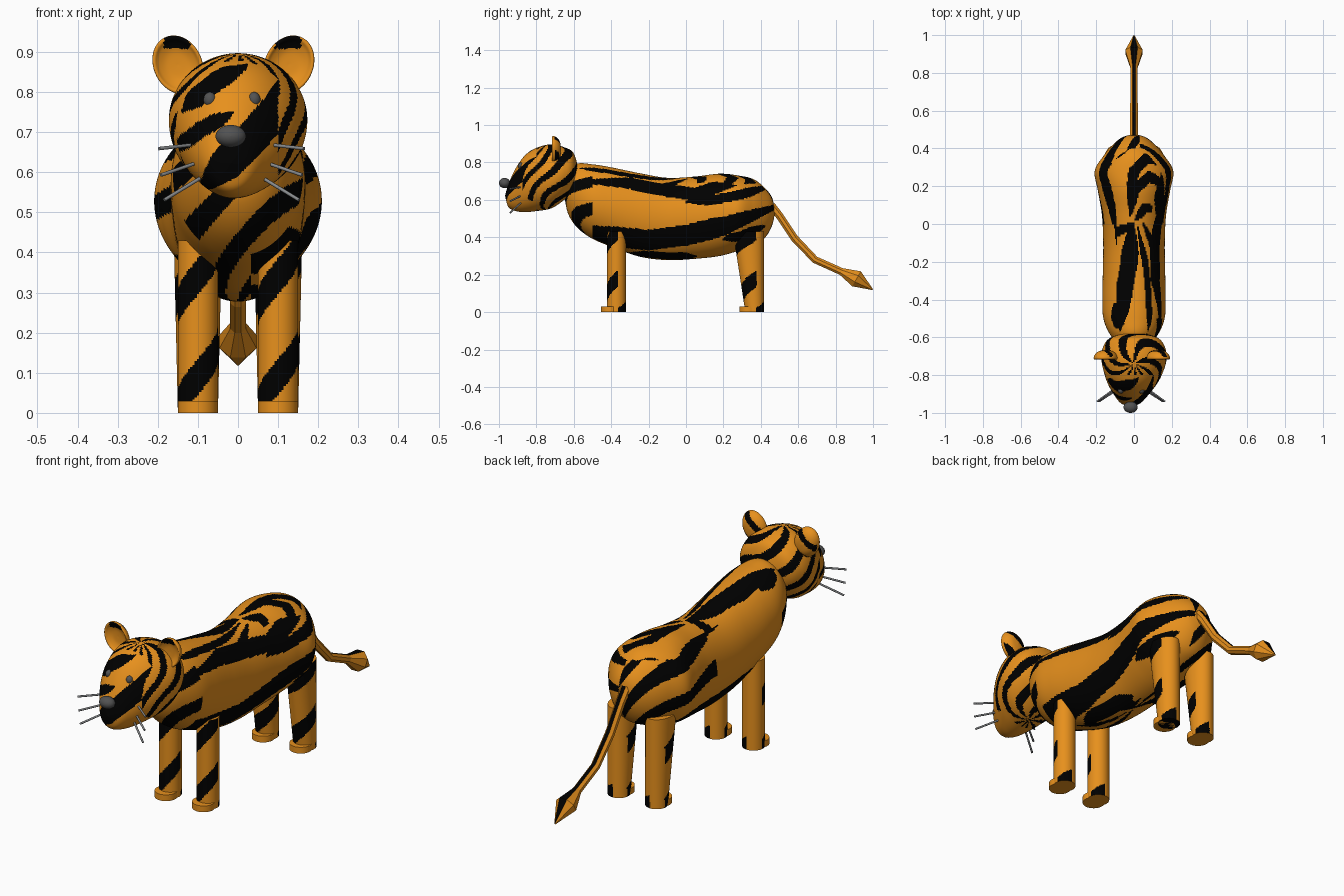
import bpy, bmesh, math
from mathutils import Vector

if "Cube" in bpy.data.objects:
    bpy.data.objects.remove(bpy.data.objects["Cube"])

TAU = 2 * math.pi


def material(name, rgb):
    m = bpy.data.materials.new(name)
    m.diffuse_color = (*rgb, 1)
    m.use_nodes = True
    m.node_tree.nodes["Principled BSDF"].inputs["Base Color"].default_value = m.diffuse_color
    return m


ORANGE = material("orange fur", (0.80, 0.28, 0.012))
BLACK = material("black stripe", (0.0, 0.0, 0.0))
DARK = material("dark grey", (0.085, 0.085, 0.085))
GREY = material("whisker grey", (0.25, 0.26, 0.27))


def loft(name, rings, seg, mats, rule=None, smooth=True):
    """Skin rings of (centre, u axis, v axis); rule(centre, normal) picks the second material."""
    bm = bmesh.new()
    loops = []
    for c, u, v in rings:
        angles = [(k + 0.5) * TAU / seg for k in range(seg)]
        loops.append([bm.verts.new(c + u * math.cos(a) + v * math.sin(a)) for a in angles])
    for r0, r1 in zip(loops, loops[1:]):
        for k in range(seg):
            j = (k + 1) % seg
            bm.faces.new((r0[k], r0[j], r1[j], r1[k]))
    bm.faces.new(loops[0])
    bm.faces.new(loops[-1])
    bmesh.ops.recalc_face_normals(bm, faces=bm.faces)
    for f in bm.faces:
        f.smooth = smooth and len(f.verts) == 4
        if rule and rule(f.calc_center_median(), f.normal):
            f.material_index = 1
    me = bpy.data.meshes.new(name)
    bm.to_mesh(me)
    bm.free()
    for m in mats:
        me.materials.append(m)
    ob = bpy.data.objects.new(name, me)
    bpy.context.collection.objects.link(ob)
    return ob


def refine(rows, n):
    """Catmull-Rom interpolation of rows, n steps per span."""
    out = []
    for i in range(len(rows) - 1):
        p = [rows[max(0, min(len(rows) - 1, i + d))] for d in (-1, 0, 1, 2)]
        for s in range(n):
            t = s / n
            out.append([0.5 * (2 * b + (c - a) * t + (2 * a - 5 * b + 4 * c - d) * t * t
                               + (3 * b - a - 3 * c + d) * t ** 3) for a, b, c, d in zip(*p)])
    return out + [list(rows[-1])]


def y_rings(rows, n):
    """Rows are (y, x centre, z centre, x radius, z radius)."""
    return [(Vector((x, y, z)), Vector((max(rx, .001), 0, 0)), Vector((0, 0, max(rz, .001))))
            for y, x, z, rx, rz in refine(rows, n)]


def tube(name, pts, radii, seg, mats, rule=None, smooth=True):
    pts = [Vector(p) for p in pts]
    rings = []
    for i, p in enumerate(pts):
        d = (pts[min(i + 1, len(pts) - 1)] - pts[max(i - 1, 0)]).normalized()
        u = d.cross(Vector((0, 0, 1))).normalized()
        rings.append((p, u * radii[i], u.cross(d) * radii[i]))
    return loft(name, rings, seg, mats, rule, smooth)


def ball(name, loc, radii, mat):
    rows = []
    for i in range(17):
        a = math.pi * i / 16
        s = max(math.sin(a), .01)
        rows.append((Vector(loc) + Vector((0, -radii[1] * math.cos(a), 0)),
                     Vector((radii[0] * s, 0, 0)), Vector((0, 0, radii[2] * s))))
    return loft(name, rows, 24, [mat])


def band(z, centre, pitch, duty):
    """True inside repeating bands centred on the given height."""
    t = (z - centre) / pitch
    return abs(t - round(t)) < duty / 2


def painted(a, b, strokes):
    """True within a stroke: (half width, points), tapering at its ends."""
    for w, pts in strokes:
        last = len(pts) - 1
        for i, ((a0, b0), (a1, b1)) in enumerate(zip(pts, pts[1:])):
            da, db = a1 - a0, b1 - b0
            t = max(0, min(1, ((a - a0) * da + (b - b0) * db) / (da * da + db * db)))
            s = (i + t) / last
            if math.hypot(a - a0 - t * da, b - b0 - t * db) < w * min(1, .25 + 4 * s * (1 - s)):
                return True
    return False


FLANK = [(.055, [(-.62, .46), (-.45, .41), (-.2, .385), (0, .41), (.2, .46), (.47, .56)]),
         (.034, [(-.55, .70), (-.3, .69), (-.1, .65), (.05, .63), (.2, .68), (.35, .72)]),
         (.026, [(0, .59), (.15, .6), (.3, .63), (.44, .67)]),
         (.02, [(-.65, .56), (-.53, .6)]),
         (.025, [(-.33, .31), (-.1, .295), (.05, .3)]),
         (.025, [(.2, .39), (.3, .41), (.42, .46)])]
BACK = [(.045, [(-.01, 0), (-.025, -.2), (-.06, -.4), (-.1, -.6)]),
        (.016, [(.02, -.02), (.06, -.2), (.08, -.4), (.08, -.6)]),
        (.022, [(.05, 0), (.12, -.15), (.145, -.35), (.15, -.55)]),
        (.025, [(-.17, -.03), (-.1, -.05), (-.01, 0)]),
        (.022, [(.01, .02), (.06, .09), (.15, .06)]),
        (.028, [(-.02, .05), (0, .18), (.08, .25), (.18, .2)]),
        (.028, [(-.03, .12), (.0, .28), (.07, .35), (.18, .32)]),
        (.026, [(-.12, .34), (-.03, .43), (.1, .42)])]
FACE = [(.024, [(-.135, .755), (-.1, .79), (-.05, .83), (.02, .865)]),
        (.02, [(-.165, .65), (-.095, .705), (-.015, .748)]),
        (.042, [(-.09, .56), (-.03, .62), (.035, .685), (.095, .755), (.13, .85)])]


# Stripes wind up around a vertical axis where they are not painted singly
def body_stripe(c, n):
    if n.z > .75:
        return painted(c.x, c.y, BACK)
    if c.x > .03 and c.y > -.5:
        return painted(c.y, c.z, FLANK)
    if c.x < -.05 and -.5 < c.y < 0 and .41 < c.z < .67:
        return False
    phi = math.atan2(3 * c.x, -c.y)
    z = .445 + .165 * 5 / TAU * (phi - math.pi / 2) + .05 * math.sin(2 * phi)
    z += .012 * math.sin(9 * c.y + 14 * c.z)
    return band(c.z, z, .165, .45)


def head_stripe(c, n):
    if c.y < -.8 and c.x < .1:
        return painted(c.x, c.z, FACE)
    phi = math.atan2(c.x, -(c.y + .74))
    z = .65 + .105 * 9 / TAU * phi + .06 * math.sin(phi)
    z += .008 * math.sin(3 * phi + 25 * c.z)
    return band(c.z, z, .105, .43)


def leg_stripe(lx, ly):
    def rule(c, n):
        phi = math.atan2(c.x - lx, ly - c.y)
        if abs(phi) > 1.75:
            return phi > 0 and c.z < .03 * (phi - 1)
        return band(c.z, .09 + .25 / TAU * phi + .02 * math.sin(phi), .25, .36)
    return rule


# Body: chest, belly and rump in one skin
body = [(-.65, 0, .62, .001, .001), (-.63, 0, .64, .085, .115), (-.58, 0, .622, .13, .172),
        (-.5, 0, .591, .162, .199), (-.4, 0, .562, .168, .212), (-.25, 0, .52, .165, .223),
        (-.1, 0, .498, .163, .22), (.05, 0, .505, .17, .22), (.18, 0, .52, .192, .22),
        (.28, 0, .529, .208, .201), (.36, 0, .535, .162, .176), (.42, 0, .53, .112, .135),
        (.46, 0, .537, .06, .075), (.476, 0, .537, .001, .001)]
loft("body", y_rings(body, 14), 176, [ORANGE, BLACK], body_stripe)

# Head with a muzzle that turns slightly aside
head = [(-.967, -.018, .622, .001, .001), (-.95, -.018, .622, .05, .06),
        (-.91, -.015, .655, .087, .115), (-.86, -.01, .687, .122, .152),
        (-.8, -.004, .709, .151, .169), (-.72, 0, .726, .172, .171),
        (-.65, 0, .741, .163, .14), (-.6, 0, .75, .12, .098), (-.57, 0, .745, .001, .001)]
loft("head", y_rings(head, 14), 136, [ORANGE, BLACK], head_stripe)

# Ears: leaning shallow cups
ear_profile = [(-.698, .03), (-.7, .45), (-.708, .75), (-.716, .9), (-.714, 1),
               (-.7, .98), (-.683, .8), (-.672, .5), (-.668, .03)]
for side, s, x in (("left", -1, -.15), ("right", 1, .127)):
    co, si = math.cos(.44), math.sin(.44)
    u, v = Vector((.06 * co, 0, -s * .06 * si)), Vector((s * .075 * si, 0, .075 * co))
    loft(side + "_ear", [(Vector((x, y, .868)), u * k, v * k) for y, k in refine(ear_profile, 5)],
         48, [ORANGE, BLACK],
         lambda c, n, x=x: (n.y < -.3 and c.z > .908 and x - .035 < c.x < x + .03)
         or (n.y > .3 and band(c.z - .8 * (c.x - x), .9, .1, .35)))

# Face: eyes, nose and whiskers
for side, x in (("left", -.07), ("right", .04)):
    ball(side + "_eye", (x, -.882, .781), (.016, .016, .019), DARK)
ball("nose", (-.018, -.97, .69), (.038, .03, .028), DARK)
whiskers = [(.107, .663, .181, .659), (.095, .623, .176, .593), (.084, .592, .168, .531)]
for side, s in (("left", -1), ("right", 1)):
    for i, (x0, z0, x1, z1) in enumerate(whiskers):
        tube(f"{side}_whisker_{i + 1}", [(-.016 + s * (x0 - .03), -.865, z0 + .008),
                                         (-.016 + s * x1, -.94, z1)],
             [.0045, .0045], 8, [GREY])

# Legs and paws: bottom y, top y, top radii, paw y
for pair, y0, y1, rx, ry, paw_y in (("front", -.372, -.372, .05, .05, -.405),
                                    ("back", .367, .334, .06, .083, .335)):
    for side, x in (("left", -.1), ("right", .1)):
        rings = []
        for i in range(91):
            t = i / 90
            rings.append((Vector((x, y0 + (y1 - y0) * t, .43 * t)),
                          Vector((.05 + (rx - .05) * t, 0, 0)),
                          Vector((0, .05 + (ry - .05) * t, 0))))
        loft(f"{side}_{pair}_leg", rings, 56, [ORANGE, BLACK], leg_stripe(x, y0))
        loft(f"{side}_{pair}_paw", [(Vector((x, paw_y, z)), Vector((.05, 0, 0)), Vector((0, .05, 0)))
                                    for z in (0, .03)], 32, [ORANGE])

# Tail with a pointed tuft and a dark line on top
tail = [(0, .455, .57), (0, .5, .515), (0, .58, .395), (0, .69, .28), (0, .83, .217),
        (0, .912, .178), (0, .998, .12)]
tube("tail", tail, [.024, .022, .022, .021, .021, .05, .003], 8, [ORANGE, BLACK],
     lambda c, n: abs(c.x) < .004 and n.z > .3, smooth=False)
